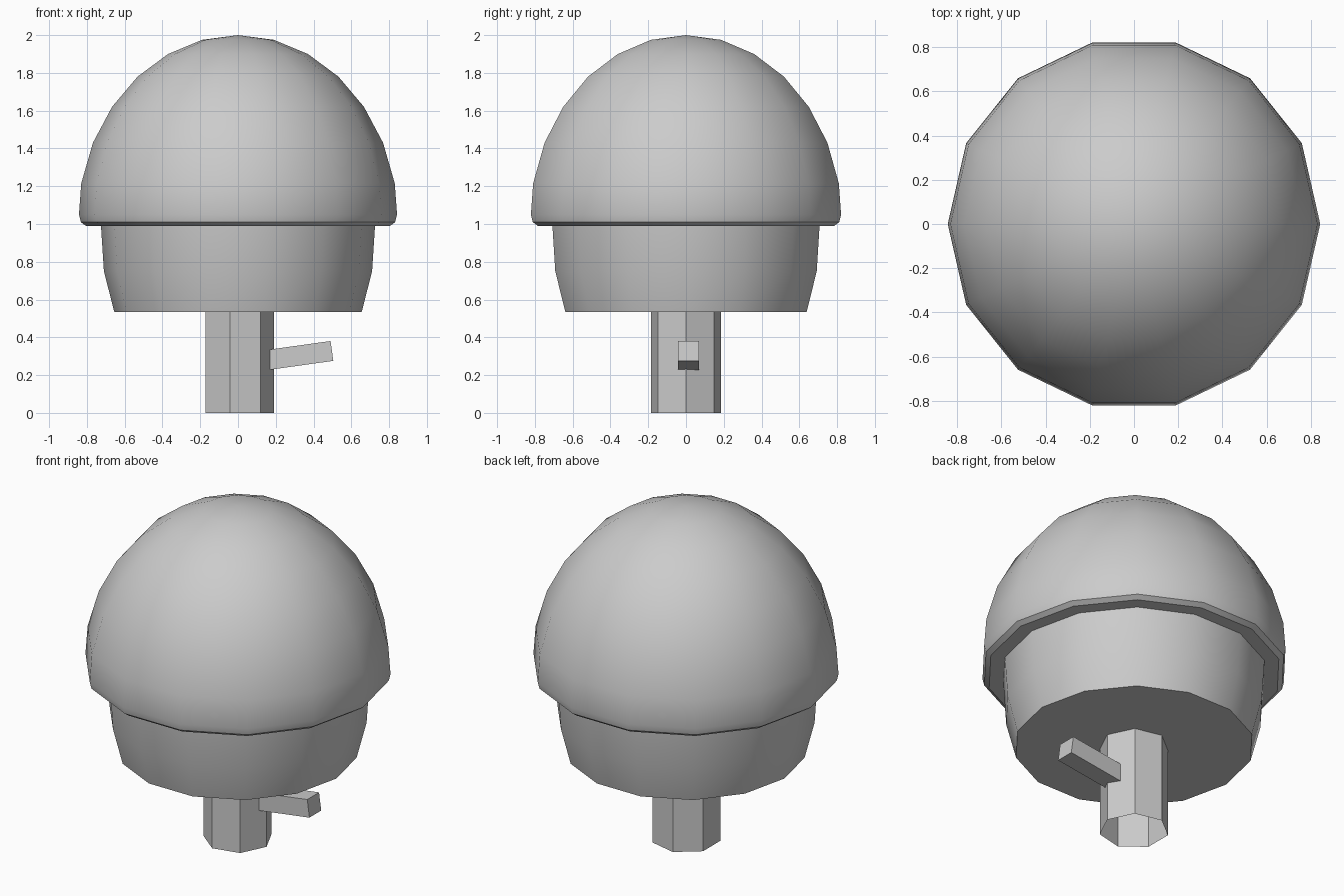
import bpy, bmesh
from math import sin, cos, tau, radians

if "Cube" in bpy.data.objects:
    bpy.data.objects.remove(bpy.data.objects["Cube"])


def lathe(name, profile, sides, smooth=False):
    """Revolve (radius, z) points around z; radius 0 becomes a pole."""
    bm = bmesh.new()
    rings = []
    for r, z in profile:
        if r == 0:
            rings.append([bm.verts.new((0, 0, z))] * sides)
        else:
            rings.append([bm.verts.new((r * cos(tau * i / sides), r * sin(tau * i / sides), z))
                          for i in range(sides)])
    for a, b in zip(rings, rings[1:]):
        for i in range(sides):
            j = (i + 1) % sides
            bm.faces.new(list(dict.fromkeys((a[i], a[j], b[j], b[i]))))
    return finish(name, bm, smooth)


def finish(name, bm, smooth=False):
    mesh = bpy.data.meshes.new(name)
    bm.to_mesh(mesh)
    bm.free()
    obj = bpy.data.objects.new(name, mesh)
    bpy.context.collection.objects.link(obj)
    if smooth:
        bpy.ops.object.select_all(action='DESELECT')
        obj.select_set(True)
        bpy.context.view_layer.objects.active = obj
        bpy.ops.object.shade_smooth_by_angle(angle=radians(32))
    return obj


# Domed crown with a small rolled rim and flat underside
lathe("dome", [(0.72, 0.99), (0.805, 0.99), (0.832, 1.01), (0.842, 1.05), (0.83, 1.215),
               (0.768, 1.43), (0.667, 1.62), (0.532, 1.78), (0.37, 1.90), (0.19, 1.975),
               (0, 2.0)], 14, smooth=True)

# Tapered lower body with a closed base
lathe("lower_body", [(0, 0.535), (0.655, 0.535), (0.71, 0.75), (0.726, 1.0)], 14, smooth=True)

# Seven-sided stem, open at the bottom
lathe("stem", [(0.19, 0), (0.19, 0.54)], 7)

# Small twig tilted up from the stem
bm = bmesh.new()
bmesh.ops.create_cube(bm, size=1)
twig = finish("twig", bm)
twig.scale = (0.36, 0.112, 0.106)
twig.rotation_euler = (0, radians(-8), 0)
twig.location = (0.319, 0.014, 0.303)
